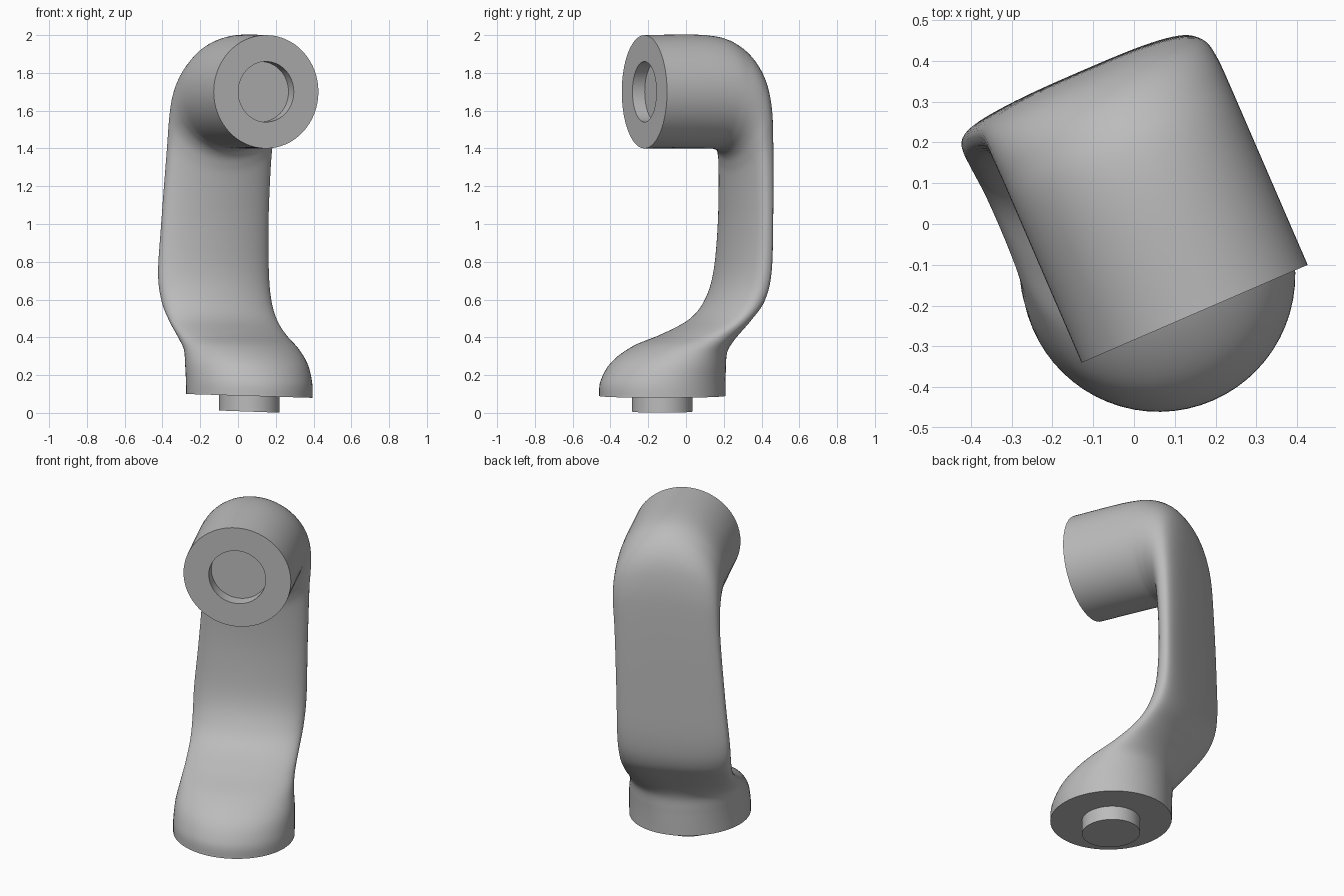
import bpy, bmesh, math
from mathutils import Vector, Matrix

if "Cube" in bpy.data.objects:
    bpy.data.objects.remove(bpy.data.objects["Cube"], do_unlink=True)

SIDES, STEPS = 64, 6
TURN = Matrix.Rotation(math.radians(23.4), 4, 'Z')

grey = bpy.data.materials.new("satin_grey")
grey.use_nodes = True
grey.diffuse_color = (0.5, 0.5, 0.5, 1)
grey.node_tree.nodes["Principled BSDF"].inputs["Base Color"].default_value = (0.5, 0.5, 0.5, 1)

# Stations along the arm: inner (y, z), outer (y, z),
# widest-point fraction, half width, side offset, outer squareness
STATIONS = [Vector(s) for s in (
    (-.261, 1.4, -.261, 2, .5, .302, .049, 1),
    (.09, 1.4, .09, 2, .5, .302, .049, 1),
    (.17, 1.39, .25, 1.955, .5, .302, .049, 1),
    (.21, 1.36, .345, 1.85, .52, .302, .048, .9),
    (.23, 1.31, .385, 1.69, .55, .3, .045, .75),
    (.24, 1.23, .395, 1.45, .58, .297, .035, .65),
    (.245, 1.0, .394, 1.02, .63, .305, .015, .6),
    (.225, .75, .388, .74, .63, .315, .002, .6),
    (.17, .6, .36, .59, .6, .312, 0, .7),
    (.08, .5, .295, .485, .55, .306, 0, .8),
    (-.09, .42, .23, .39, .5, .306, 0, .9),
    (-.27, .355, .2, .32, .5, .315, .003, 1),
    (-.4, .27, .196, .24, .5, .33, .005, 1),
    (-.465, .17, .196, .16, .5, .335, .0055, 1),
    (-.474, .09, .196, .09, .5, .335, .0055, 1),
)]


def smooth_path(pts):
    """Catmull-Rom interpolation of the station values."""
    out = []
    for i in range(len(pts) - 1):
        p0, p1, p2 = pts[max(i - 1, 0)], pts[i], pts[i + 1]
        p3 = pts[min(i + 2, len(pts) - 1)]
        for k in range(STEPS):
            t = k / STEPS
            m1, m2 = (p2 - p0) / 2, (p3 - p1) / 2
            d = p2 - p1
            out.append(p1 + m1 * t + (3 * d - 2 * m1 - m2) * t ** 2
                       + (m1 + m2 - 2 * d) * t ** 3)
    return out + [pts[-1]]


def power(v, q):
    return math.copysign(abs(v) ** q, v)


def ring(bm, s):
    iy, iz, oy, oz, frac, half, side, q = s
    inner, across = Vector((0, iy, iz)), Vector((0, oy - iy, oz - iz))
    verts = []
    for k in range(SIDES):
        t = math.tau * k / SIDES
        c, sn = math.cos(t), math.sin(t)
        e = min(q, 1) if sn > 0 else 1
        reach = (1 - frac) * power(sn, e) if sn > 0 else frac * sn
        p = inner + across * (frac + reach)
        p.x = side + half * power(c, e)
        # The base plane leans slightly sideways
        p.z += max(0, 1 - p.z / .5) * (-.034 * p.x + .015 * (p.y + .14))
        verts.append(bm.verts.new(TURN @ p))
    return verts


def loft(name, stations):
    bm = bmesh.new()
    rings = [ring(bm, s) for s in stations]
    for a, b in zip(rings, rings[1:]):
        for k in range(SIDES):
            n = (k + 1) % SIDES
            bm.faces.new((a[k], a[n], b[n], b[k]))
    for end in (rings[0], rings[-1]):
        bm.faces.new(end)
    bmesh.ops.recalc_face_normals(bm, faces=bm.faces)
    mesh = bpy.data.meshes.new(name)
    bm.to_mesh(mesh)
    bm.free()
    mesh.materials.append(grey)
    obj = bpy.data.objects.new(name, mesh)
    bpy.context.collection.objects.link(obj)
    bpy.ops.object.select_all(action='DESELECT')
    obj.select_set(True)
    bpy.context.view_layer.objects.active = obj
    bpy.ops.object.shade_smooth_by_angle(angle=math.radians(35))
    return obj


def upright(y, r):
    """Circular section facing forward, for the joint bore."""
    return (y, 1.7 - r, y, 1.7 + r, .5, r, .049, 1)


def level(z, r):
    """Circular section facing down, for the peg."""
    return (-.139 - r, z, -.139 + r, z, .5, r, .0055, 1)


# Arm with a shallow bore in the front of its upper joint
loft("arm_link", [upright(-.19, .16), upright(-.261, .16)] + smooth_path(STATIONS))

# Locating peg under the base
loft("base_peg", [level(.1, .16), level(.007, .16)])
